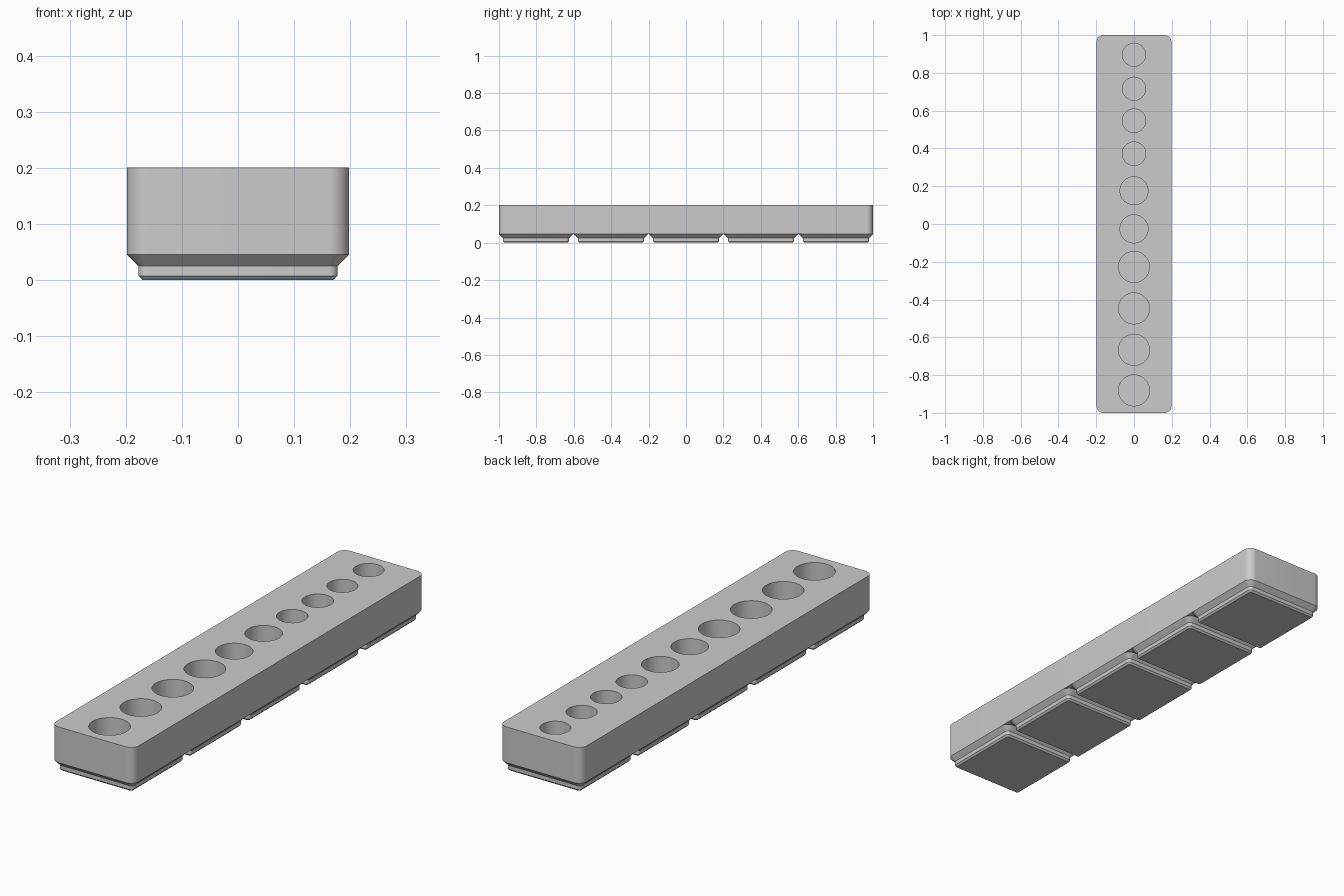
import bpy, bmesh
from math import cos, sin, pi, radians

default = bpy.data.objects.get("Cube")
if default:
    bpy.data.objects.remove(default, do_unlink=True)

WIDTH, LENGTH, HEIGHT = 0.396, 2.0, 0.2005
PITCH, FOOT_TOP, FLOOR = 0.401, 0.0453, 0.06

grey = bpy.data.materials.new("plain grey")
grey.use_nodes = True
grey.diffuse_color = (0.6, 0.6, 0.6, 1)
grey.node_tree.nodes["Principled BSDF"].inputs["Base Color"].default_value = (0.6, 0.6, 0.6, 1)


def rounded_ring(bm, w, l, r, z, steps=12):
    """Ring of vertices around a rounded rectangle."""
    ring = []
    for i, (sx, sy) in enumerate([(1, 1), (-1, 1), (-1, -1), (1, -1)]):
        for k in range(steps + 1):
            a = (i + k / steps) * pi / 2
            ring.append(bm.verts.new((sx * (w / 2 - r) + r * cos(a),
                                      sy * (l / 2 - r) + r * sin(a), z)))
    return ring


def loft(name, sections, y=0, cap_top=True):
    """Solid through rounded rectangles given as (width, length, radius, z)."""
    bm = bmesh.new()
    rings = [rounded_ring(bm, *s) for s in sections]
    bm.faces.new(rings[0][::-1])
    for low, high in zip(rings, rings[1:]):
        n = len(low)
        for i in range(n):
            j = (i + 1) % n
            bm.faces.new((low[i], low[j], high[j], high[i]))
    if cap_top:
        bm.faces.new(rings[-1])
    return finish(name, bm, y)


def finish(name, bm, y=0):
    mesh = bpy.data.meshes.new(name)
    bm.to_mesh(mesh)
    bm.free()
    mesh.materials.append(grey)
    obj = bpy.data.objects.new(name, mesh)
    obj.location.y = y
    bpy.context.collection.objects.link(obj)
    return obj


def smooth(obj):
    bpy.ops.object.select_all(action="DESELECT")
    obj.select_set(True)
    bpy.context.view_layer.objects.active = obj
    bpy.ops.object.shade_smooth_by_angle(angle=radians(25))


# Long block with rounded vertical corners
block = loft("holder_block", [(WIDTH, LENGTH, 0.0358, FOOT_TOP),
                              (WIDTH, LENGTH, 0.0358, HEIGHT)])

# Row of round sockets, wider toward the front: (y, radius)
sockets = [(0.896, 0.061), (0.716, 0.061), (0.547, 0.062), (0.372, 0.062),
           (0.176, 0.074), (-0.026, 0.074), (-0.227, 0.082),
           (-0.447, 0.082), (-0.666, 0.082), (-0.881, 0.082)]
bm = bmesh.new()
for y, r in sockets:
    made = bmesh.ops.create_cone(bm, cap_ends=True, segments=64,
                                 radius1=r, radius2=r, depth=0.3)
    bmesh.ops.translate(bm, verts=made["verts"], vec=(0, y, FLOOR + 0.15))
cutter = finish("socket_cutter", bm)
cutter.hide_render = True

cut = block.modifiers.new("sockets", "BOOLEAN")
cut.operation = "DIFFERENCE"
cut.solver = "EXACT"
cut.object = cutter
bpy.context.view_layer.objects.active = block
bpy.ops.object.modifier_apply(modifier=cut.name)
bpy.data.objects.remove(cutter, do_unlink=True)
smooth(block)

# Five stepped feet: chamfer, straight wall, chamfer out to the block
for i in range(5):
    foot = loft(f"foot_{i + 1}", [(0.340, 0.340, 0.0076, 0),
                                  (0.355, 0.355, 0.0153, 0.0076),
                                  (0.355, 0.355, 0.0153, 0.0248),
                                  (WIDTH, WIDTH, 0.0358, FOOT_TOP)],
                y=(i - 2) * PITCH, cap_top=False)
    smooth(foot)
